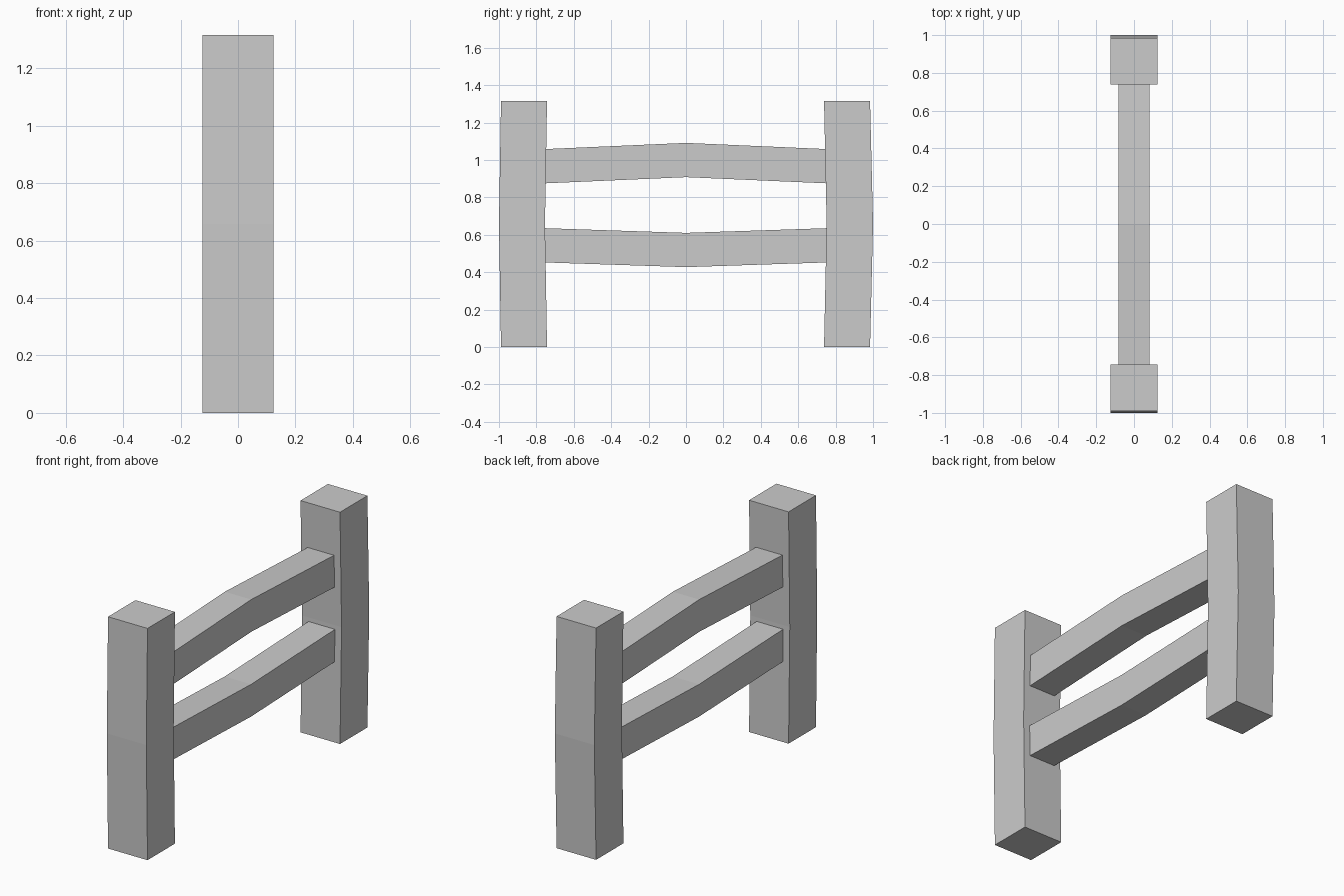
import bpy
import bmesh

if "Cube" in bpy.data.objects:
    bpy.data.objects.remove(bpy.data.objects["Cube"])


def bent_beam(name, sections):
    """Loft a closed beam through a list of four-point cross-sections."""
    bm = bmesh.new()
    rings = [[bm.verts.new(p) for p in ring] for ring in sections]
    for a, b in zip(rings, rings[1:]):
        for i in range(4):
            j = (i + 1) % 4
            bm.faces.new((a[i], a[j], b[j], b[i]))
    bm.faces.new(rings[0])
    bm.faces.new(rings[-1])
    bmesh.ops.recalc_face_normals(bm, faces=bm.faces[:])
    mesh = bpy.data.meshes.new(name)
    bm.to_mesh(mesh)
    bm.free()
    obj = bpy.data.objects.new(name, mesh)
    bpy.context.collection.objects.link(obj)
    return obj


# Posts: square timbers bowed slightly outward at mid-height
POST_HALF_X, POST_H = 0.124, 1.316


def post(name, end_y, mid_y):
    sections = []
    for z, (y0, y1) in ((0, end_y), (POST_H / 2, mid_y), (POST_H, end_y)):
        h = POST_HALF_X
        sections.append([(-h, y0, z), (h, y0, z), (h, y1, z), (-h, y1, z)])
    return bent_beam(name, sections)


post("front_post", (-0.989, -0.743), (-1.0, -0.754))
post("back_post", (0.738, 0.984), (0.752, 1.0))

# Rails: the upper one arches up, the lower one sags
RAIL_HALF_X, RAIL_H, RAIL_END = 0.083, 0.183, 0.753


def rail(name, end_z, mid_z):
    sections = []
    for y, z in ((-RAIL_END, end_z), (0, mid_z), (RAIL_END, end_z)):
        h, t = RAIL_HALF_X, z + RAIL_H
        sections.append([(-h, y, z), (h, y, z), (h, y, t), (-h, y, t)])
    return bent_beam(name, sections)


rail("upper_rail", 0.875, 0.908)
rail("lower_rail", 0.452, 0.427)
